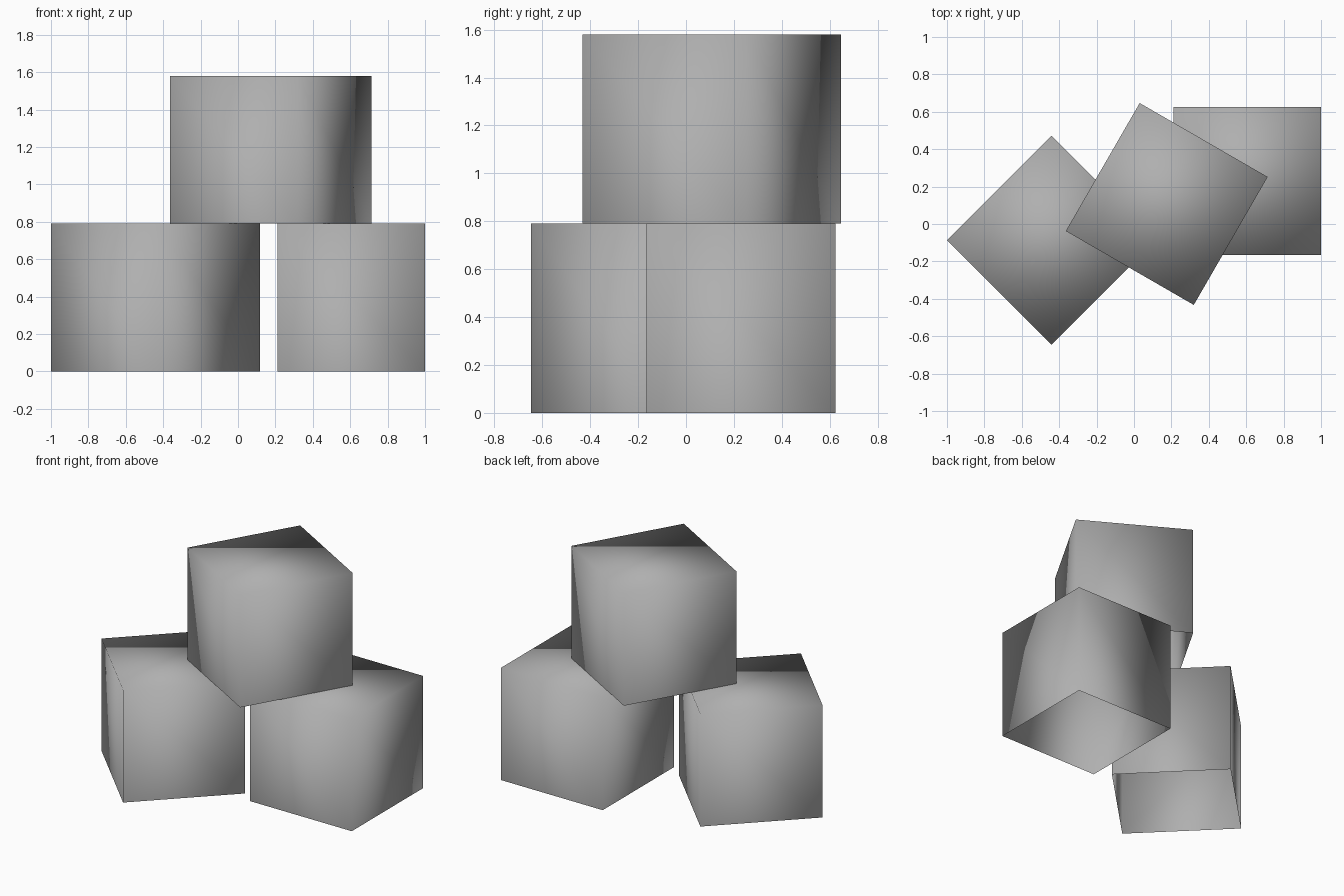
import bpy
import bmesh
from math import radians

old = bpy.data.objects.get("Cube")
if old:
    bpy.data.objects.remove(old, do_unlink=True)

# Plain grey shared by all blocks
COLOUR = (0.43, 0.43, 0.43, 1)
grey = bpy.data.materials.new("mid_grey")
grey.use_nodes = True
grey.diffuse_color = COLOUR
grey.node_tree.nodes["Principled BSDF"].inputs["Base Color"].default_value = COLOUR

SIDE = 0.79


def block(name, x, y, level, turn):
    """Smooth-shaded cube, open underneath, resting on the given level."""
    bm = bmesh.new()
    bmesh.ops.create_cube(bm, size=SIDE)
    bm.normal_update()
    bottom = [f for f in bm.faces if f.normal.z < -0.5]
    bmesh.ops.delete(bm, geom=bottom, context="FACES_ONLY")
    for face in bm.faces:
        face.smooth = True
    mesh = bpy.data.meshes.new(name)
    bm.to_mesh(mesh)
    bm.free()
    mesh.materials.append(grey)
    ob = bpy.data.objects.new(name, mesh)
    ob.location = (x, y, SIDE * (level + 0.5))
    ob.rotation_euler.z = radians(turn)
    bpy.context.collection.objects.link(ob)


# Two blocks on the ground, one stacked across them
block("right_block", -0.441, -0.088, 0, 45)
block("left_block", 0.605, 0.23, 0, 0)
block("top_block", 0.175, 0.107, 1, -30)
